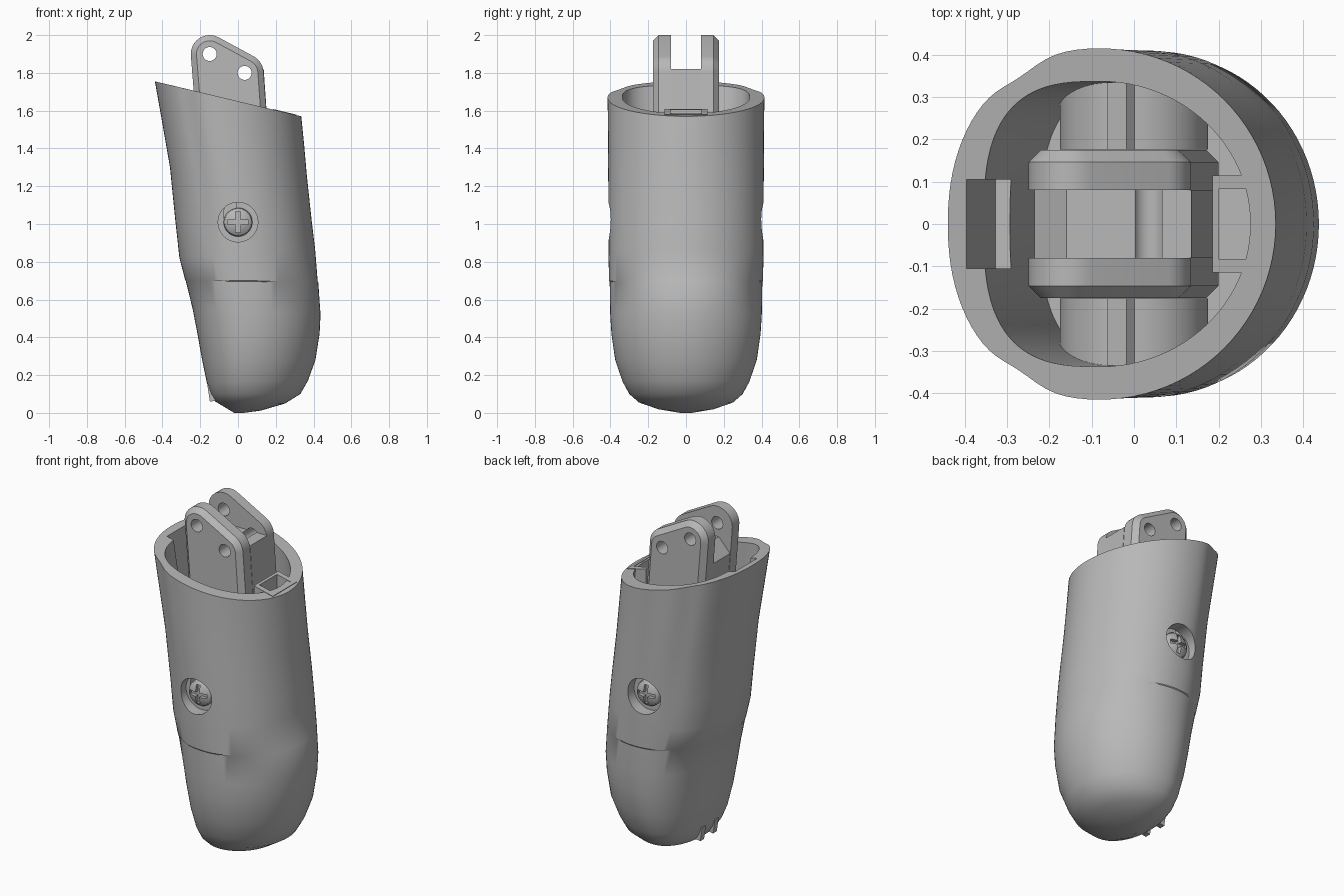
import bpy, bmesh, math
from mathutils import Matrix, Vector

if "Cube" in bpy.data.objects:
    bpy.data.objects.remove(bpy.data.objects["Cube"], do_unlink=True)

grey = bpy.data.materials.new("plain grey")
grey.use_nodes = True
GREY = (0.48, 0.48, 0.48, 1)
grey.diffuse_color = GREY
for node in grey.node_tree.nodes:
    if node.type == 'BSDF_PRINCIPLED':
        node.inputs["Base Color"].default_value = GREY
        node.inputs["Roughness"].default_value = 0.6


def finish(bm, name):
    bmesh.ops.recalc_face_normals(bm, faces=bm.faces)
    mesh = bpy.data.meshes.new(name)
    bm.to_mesh(mesh)
    bm.free()
    mesh.materials.append(grey)
    ob = bpy.data.objects.new(name, mesh)
    bpy.context.collection.objects.link(ob)
    return ob


def activate(ob):
    bpy.ops.object.select_all(action='DESELECT')
    ob.select_set(True)
    bpy.context.view_layer.objects.active = ob


def smooth(ob, angle=30):
    activate(ob)
    bpy.ops.object.shade_smooth_by_angle(angle=math.radians(angle))


def cut(ob, cutter):
    """Subtract the cutter and throw it away."""
    cutter.hide_render = True
    mod = ob.modifiers.new("cut", 'BOOLEAN')
    mod.operation, mod.solver, mod.object = 'DIFFERENCE', 'EXACT', cutter
    activate(ob)
    bpy.ops.object.modifier_apply(modifier=mod.name)
    bpy.data.objects.remove(cutter, do_unlink=True)


def box(name, centre, size, tilt=0):
    bm = bmesh.new()
    matrix = (Matrix.Translation(centre) @ Matrix.Rotation(tilt, 4, 'Y')
              @ Matrix.Diagonal((*size, 1)))
    bmesh.ops.create_cube(bm, size=1, matrix=matrix)
    return finish(bm, name)


def rod(name, x, z, radius, y0, y1, sides=48):
    """Cylinder along y."""
    bm = bmesh.new()
    matrix = (Matrix.Translation((x, (y0 + y1) / 2, z))
              @ Matrix.Rotation(math.pi / 2, 4, 'X'))
    bmesh.ops.create_cone(bm, cap_ends=True, segments=sides, radius1=radius,
                          radius2=radius, depth=abs(y1 - y0), matrix=matrix)
    return finish(bm, name)


def bridge(bm, a, b):
    n = len(a)
    for i in range(n):
        bm.faces.new((a[i], a[(i + 1) % n], b[(i + 1) % n], b[i]))


def loft(name, rings):
    """Closed solid through equal rings of points."""
    bm = bmesh.new()
    loops = [[bm.verts.new(p) for p in ring] for ring in rings]
    for a, b in zip(loops, loops[1:]):
        bridge(bm, a, b)
    bm.faces.new(loops[0])
    bm.faces.new(loops[-1])
    return finish(bm, name)


def section(xl, zl, xr, zr, half, xm, power=2.2, dip=0, n=96):
    """Tilted oval: blunt on the left, round on the right."""
    ring = []
    for i in range(n):
        a = 2 * math.pi * i / n
        c, s = math.cos(a), math.sin(a)
        e = 2 / (power if c < 0 else 2)
        u = math.copysign(abs(c) ** e, c)
        v = math.copysign(abs(s) ** e, s)
        x = xm + u * ((xr - xm) if c > 0 else (xm - xl))
        y = v * half * (1 - dip * math.exp(-((u + 0.55) / 0.17) ** 2))
        ring.append((x, y, zl + (zr - zl) * (x - xl) / (xr - xl)))
    return ring


# Outer shell: rounded tip rising to a slanted open rim, then back down inside
outer = [
    (-.02, .0, .03, .0, .03, .0),
    (-.07, .03, .12, .012, .15, .02),
    (-.12, .06, .25, .05, .25, .04),
    (-.145, .10, .33, .10, .30, .05),
    (-.165, .16, .37, .17, .335, .05),
    (-.19, .28, .41, .28, .375, .06),
    (-.215, .42, .432, .42, .395, .06),
    (-.24, .55, .437, .52, .402, .06),
    (-.277, .70, .425, .69, .404, .05),
    (-.28, .705, .422, .695, .408, .05),
    (-.31, .82, .408, .87, .41, .03),
    (-.33, 1.0, .392, 1.0, .41, .02),
    (-.36, 1.3, .365, 1.25, .412, -.03),
    (-.40, 1.53, .35, 1.42, .413, -.06),
    (-.44, 1.755, .335, 1.57, .415, -.08),
]
inner = [
    (-.355, 1.735, .275, 1.584, .337, -.08),
    (-.285, 1.3, .30, 1.25, .335, -.03),
    (-.25, 1.0, .31, 1.0, .335, .02),
    (-.22, .8, .31, .8, .33, .03),
]
rings = [section(*s, dip=.05 * max(0, min(1, s[1] - .6))) for s in outer]
rings += [section(*s, power=2.9) for s in inner]
shell = loft("fingertip_shell", rings)

# Screw holes through both sides, and a pocket inside the high wall
cut(shell, rod("hole_cutter", 0, 1.01, .105, -.6, .6, 64))
cut(shell, box("pocket_cutter", (-.32, 0, 1.6), (.1, .21, .5), -.17))
smooth(shell)

# Pivot bosses and cross-head screws, one on each side
for side, label in ((-1, "front"), (1, "back")):
    boss = rod(label + "_pivot_boss", 0, 1.01, .175, side * .176, side * .34, 64)
    cut(boss, box("slot_cutter", (-.03, side * .26, 1.18), (.06, .4, .3), .12))
    smooth(boss)

    head = [(.076, .335), (.076, .35), (.07, .363), (.05, .376), (.025, .383), (.006, .385)]
    turns = [2 * math.pi * i / 40 for i in range(40)]
    screw = loft(label + "_screw_head",
                 [[(r * math.cos(a), side * y, 1.01 + r * math.sin(a)) for a in turns]
                  for r, y in head])
    for size in ((.11, .06, .024), (.024, .06, .11)):
        cut(screw, box("cross_cutter", (0, side * .388, 1.01), size))
    smooth(screw)


# Knuckle: two chamfered lugs on a central block, drilled through twice
HOLES = ((-.15, 1.9), (.035, 1.8))


def lug_profile(inset):
    r = .1 - inset
    points = []
    for (x, z), start, end in ((HOLES[0], 187, 62), (HOLES[1], 62, 5)):
        for i in range(13):
            a = math.radians(start + (end - start) * i / 12)
            points.append((x + r * math.cos(a), z + r * math.sin(a)))
    return points + [(.2 - inset, .9), (-.17 + inset, .9)]


def at_y(profile, y):
    return [(x, y, z) for x, z in profile]


block_shape = [(-.235, 1.74), (-.16, 1.82), (.136, 1.82), (.2, .9), (-.17, .9)]
knuckle = [loft("knuckle_block", [at_y(block_shape, -.08), at_y(block_shape, .08)])]
for side, label in ((-1, "front"), (1, "back")):
    knuckle.append(loft(label + "_lug", [at_y(lug_profile(0), side * .08),
                                         at_y(lug_profile(0), side * .146),
                                         at_y(lug_profile(.03), side * .175)]))
for part in knuckle:
    for x, z in HOLES:
        cut(part, rod("pin_cutter", x, z, .037, -.4, .4, 32))
    smooth(part)

# Square channel against the low wall, its top following the rim
channel = box("square_channel", (.2475, 0, 1.28), (.125, .23, .6))
cut(channel, box("channel_cutter", (.245, 0, 1.4), (.09, .165, .7)))
for v in channel.data.vertices:
    if v.co.z > 1.5:
        v.co.z = 1.653 - .2387 * v.co.x

# Small clip prongs under the tip
for side, label in ((-1, "front"), (1, "back")):
    box(label + "_clip_prong", (-.133, side * .06, .105), (.045, .035, .085), -.15)
box("clip_bar", (-.125, 0, .125), (.035, .14, .03), -.15)
